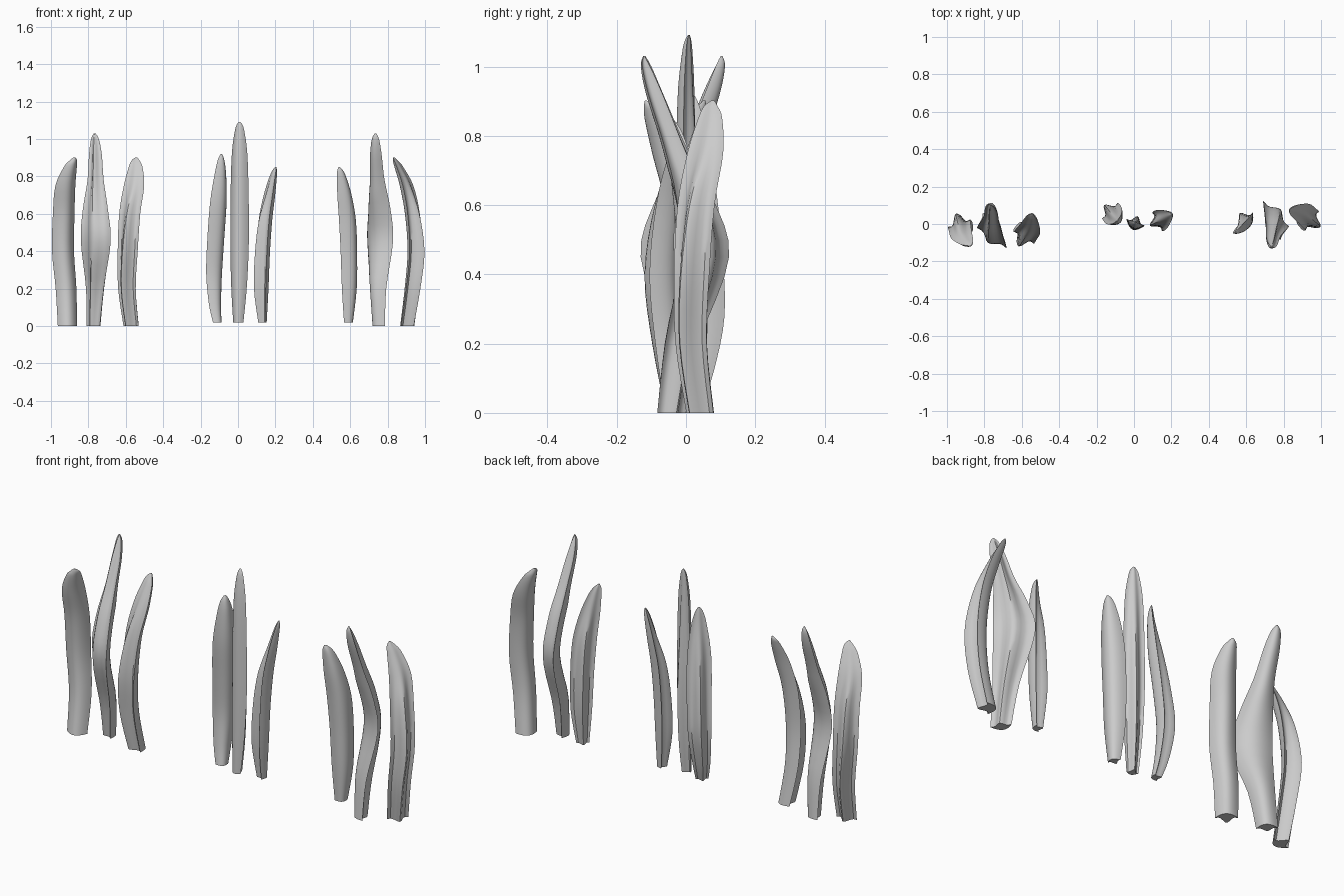
import bpy, bmesh, math
from mathutils import Vector, Matrix

cube = bpy.data.objects.get("Cube")
if cube:
    bpy.data.objects.remove(cube)

grey = bpy.data.materials.new("leaf_grey")
grey.use_nodes = True
colour = (0.6, 0.6, 0.6, 1)
grey.diffuse_color = colour
grey.node_tree.nodes["Principled BSDF"].inputs["Base Color"].default_value = colour

# Stations along each kind of leaf: height, sideways, backwards, width, keel height / width
BROAD = [(0, 0, 0, .105, .42), (.2, .01, .036, .115, .45), (.4, 0, .052, .124, .43),
         (.6, -.005, .034, .125, .28), (.75, -.015, -.005, .118, .1),
         (.85, -.008, -.05, .078, .05), (.885, 0, -.07, .045, .05), (.902, 0, -.082, .01, .1)]
TALL = [(0, 0, -.042, .1, .25), (.2, -.004, -.012, .125, .28), (.45, .003, .055, .195, .17),
        (.62, 0, .025, .158, .2), (.78, -.012, -.035, .098, .3),
        (.92, -.02, -.087, .075, .32), (1, -.022, -.113, .046, .25), (1.03, -.022, -.12, .01, .1)]
SLIM = [(0, 0, 0, .062, .4), (.18, 0, .007, .104, .42), (.38, 0, .003, .116, .35),
        (.55, 0, -.01, .118, .25), (.68, 0, -.035, .1, .12), (.77, 0, -.058, .068, .08),
        (.81, 0, -.071, .042, .08), (.83, 0, -.08, .01, .1)]
BOWED = [(0, 0, 0, .062, .4), (.1, .008, .026, .088, .4), (.26, .02, .045, .114, .38),
         (.45, .02, .032, .122, .3), (.65, .016, .008, .118, .2), (.8, .014, -.01, .08, .1),
         (.87, .012, -.017, .045, .08), (.9, .012, -.02, .01, .1)]
STRAIGHT = [(0, 0, -.01, .058, .5), (.2, 0, .002, .09, .42), (.45, 0, .01, .106, .32),
            (.75, 0, .01, .1, .2), (.92, 0, .01, .085, .12),
            (1.02, 0, .01, .055, .1), (1.055, 0, .01, .034, .1), (1.072, 0, .01, .008, .1)]


def smooth_path(rows, steps=4):
    """Spline through the stations."""
    pts = [Vector(r) for r in rows]
    out = []
    for i in range(len(pts) - 1):
        a, b = pts[max(i - 1, 0)], pts[i]
        c, d = pts[i + 1], pts[min(i + 2, len(pts) - 1)]
        for k in range(steps):
            t = k / steps
            out.append(.5 * (2 * b + (c - a) * t + (2 * a - 5 * b + 4 * c - d) * t * t
                             + (3 * b - a - 3 * c + d) * t ** 3))
    return out + [pts[-1]]


def section(width, keel, n=12):
    """Rounded front face, two wings, and a keel between two channels behind."""
    depth = min(.38 * width, .05)
    half = width / 2
    across = [2 * i / n - 1 for i in range(n + 1)]
    front = [(s * half, -depth * (1 - abs(s) ** 2)) for s in across]
    back = [(s * half, width * keel * ((.5 + .5 * math.cos(math.pi * s)) ** 1.5
                                       - .25 * math.sin(math.pi * s) ** 2))
            for s in reversed(across[1:-1])]
    return front + back


def leaf(name, rows, x, y, turn, z=0, twist=(0, 0)):
    bm = bmesh.new()
    rings = []
    for up, side, rear, width, keel in smooth_path(rows):
        angle = twist[0] + (twist[1] - twist[0]) * min(1, up / rows[-3][0])
        spin = Matrix.Rotation(math.radians(angle), 3, 'Z')
        centre = Vector((side, rear, up))
        rings.append([bm.verts.new(centre + spin @ Vector((px, py, 0)))
                      for px, py in section(width, keel)])
    n = len(rings[0])
    for lo, hi in zip(rings, rings[1:]):
        for i in range(n):
            j = (i + 1) % n
            bm.faces.new((lo[i], lo[j], hi[j], hi[i]))
    bm.faces.new(rings[0][::-1])
    bm.faces.new(rings[-1])
    bmesh.ops.recalc_face_normals(bm, faces=bm.faces)
    mesh = bpy.data.meshes.new(name)
    bm.to_mesh(mesh)
    bm.free()
    mesh.materials.append(grey)
    obj = bpy.data.objects.new(name, mesh)
    obj.location = (x, y, z)
    obj.rotation_euler.z = math.radians(turn)
    bpy.context.collection.objects.link(obj)
    bpy.ops.object.select_all(action='DESELECT')
    obj.select_set(True)
    bpy.context.view_layer.objects.active = obj
    bpy.ops.object.shade_smooth_by_angle(angle=math.radians(40))


# Right-hand clump
leaf("right_outer_leaf", BROAD, -.912, -.042, 27, twist=(-15, 0))
leaf("right_tall_leaf", TALL, -.767, -.02, 190, twist=(-55, -35))
leaf("right_inner_leaf", BROAD, -.572, -.025, 160, twist=(-20, 0))

# Middle clump
leaf("middle_right_leaf", BOWED, -.112, .025, 45, z=.02)
leaf("middle_tall_leaf", STRAIGHT, .005, 0, -20, z=.02)
leaf("middle_left_leaf", SLIM, .13, .015, 118, z=.02)

# Left-hand clump
leaf("left_inner_leaf", SLIM, .59, .02, -38, z=.02, twist=(80, 80))
leaf("left_tall_leaf", TALL, .757, 0, 0, twist=(-55, -35))
leaf("left_outer_leaf", BROAD, .907, .04, -117, twist=(-15, 0))
